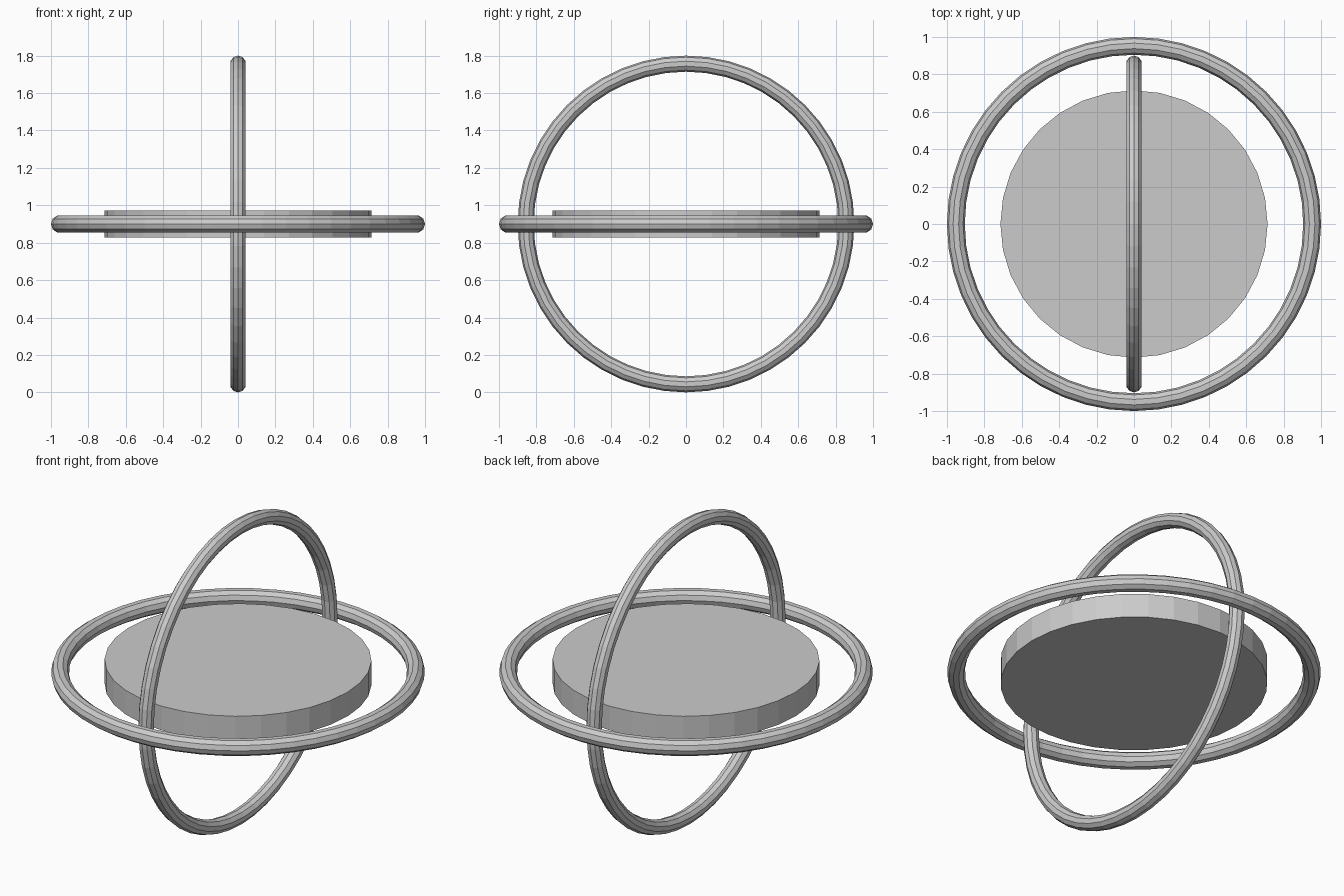
import bpy
from math import pi

if "Cube" in bpy.data.objects:
    bpy.data.objects.remove(bpy.data.objects["Cube"])

S = 1 / 1.05      # overall scale: outer ring reaches radius 1
CENTRE = (0, 0, 0.9)


def ring(name, major, minor, rotation=(0, 0, 0)):
    bpy.ops.mesh.primitive_torus_add(
        major_radius=major * S, minor_radius=minor * S,
        major_segments=48, minor_segments=10,
        location=CENTRE, rotation=rotation)
    bpy.context.object.name = name


# Central flat disc
bpy.ops.mesh.primitive_cylinder_add(
    vertices=32, radius=0.75 * S, depth=0.15 * S, location=CENTRE)
bpy.context.object.name = "central_disc"

# Horizontal outer ring and upright inner ring
ring("horizontal_ring", 1.0, 0.05)
ring("upright_ring", 0.9, 0.045, (0, pi / 2, 0))
